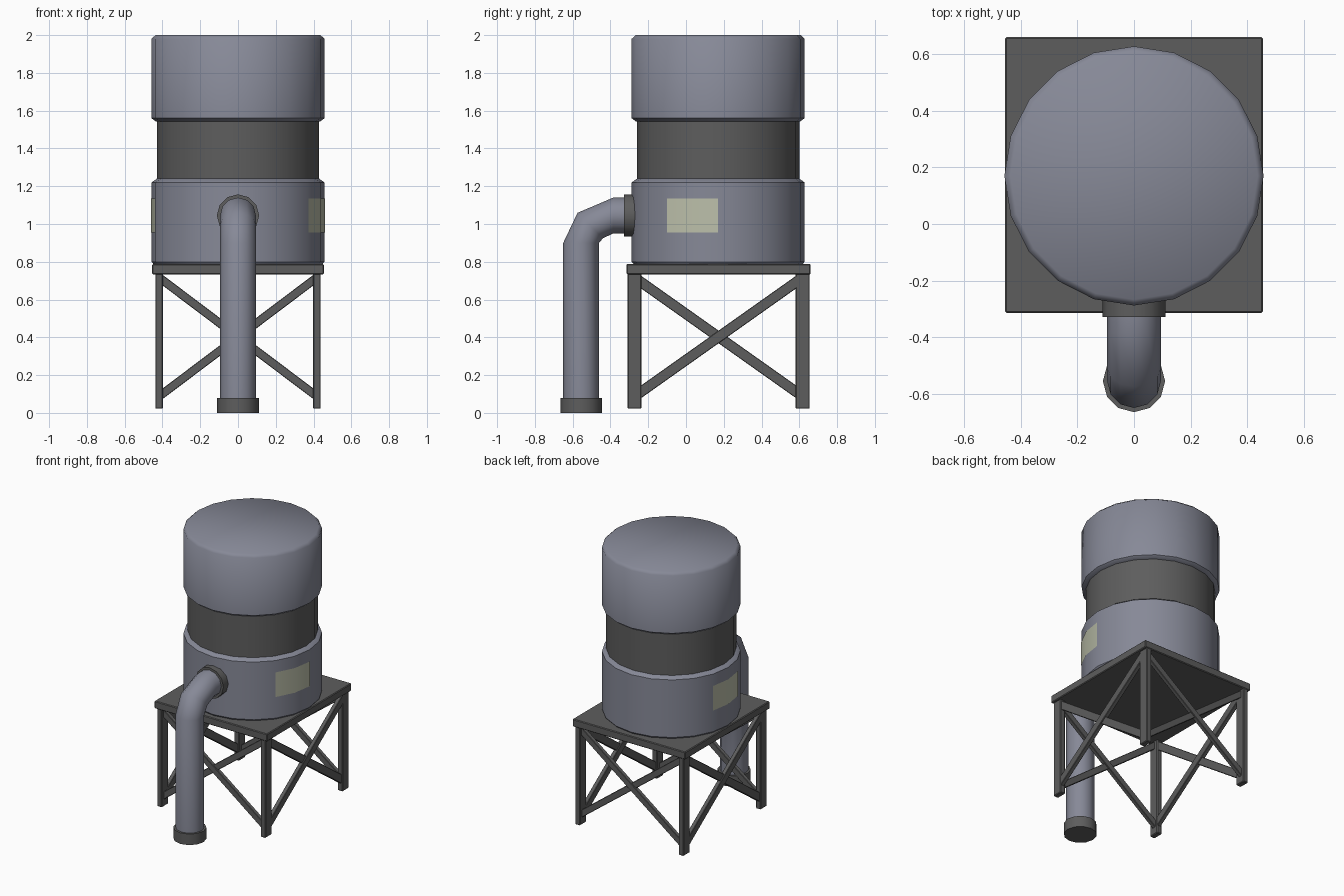
import bpy, bmesh, math
from mathutils import Vector

if "Cube" in bpy.data.objects:
    bpy.data.objects.remove(bpy.data.objects["Cube"])


def material(name, rgb):
    m = bpy.data.materials.new(name)
    m.diffuse_color = (*rgb, 1)
    m.use_nodes = True
    m.node_tree.nodes["Principled BSDF"].inputs["Base Color"].default_value = m.diffuse_color
    return m


STEEL = material("blue_grey_steel", (0.24, 0.25, 0.31))
DARK = material("dark_metal", (0.11, 0.11, 0.11))
CREAM = material("label_cream", (0.50, 0.52, 0.40))
TANK_Y, TANK_R = 0.17, 0.458


def finish(name, bm, mat, angle=35):
    bmesh.ops.recalc_face_normals(bm, faces=bm.faces)
    me = bpy.data.meshes.new(name)
    bm.to_mesh(me)
    bm.free()
    me.materials.append(mat)
    ob = bpy.data.objects.new(name, me)
    bpy.context.collection.objects.link(ob)
    bpy.ops.object.select_all(action='DESELECT')
    ob.select_set(True)
    bpy.context.view_layer.objects.active = ob
    bpy.ops.object.shade_smooth_by_angle(angle=math.radians(angle))
    return ob


def tube(name, rings, sides, mat, angle=35):
    """Capped round body; each ring is (y, z, heading in degrees, radius)."""
    bm = bmesh.new()
    loops = []
    for y, z, head, r in rings:
        t = math.radians(head)
        n = Vector((0, -math.sin(t), math.cos(t)))
        loops.append([])
        for i in range(sides):
            a = 2 * math.pi * i / sides
            p = Vector((r * math.cos(a), y, z)) + n * r * math.sin(a)
            loops[-1].append(bm.verts.new(p))
    for lo, hi in zip(loops, loops[1:]):
        for i in range(sides):
            j = (i + 1) % sides
            bm.faces.new((lo[i], lo[j], hi[j], hi[i]))
    bm.faces.new(loops[0])
    bm.faces.new(loops[-1])
    return finish(name, bm, mat, angle)


def box(name, size, loc, mat, rot=(0, 0, 0), bevel=0.005):
    bm = bmesh.new()
    bmesh.ops.create_cube(bm, size=1)
    bmesh.ops.scale(bm, vec=size, verts=bm.verts)
    bmesh.ops.bevel(bm, geom=bm.edges[:], offset=bevel, segments=1, affect='EDGES')
    ob = finish(name, bm, mat)
    ob.location, ob.rotation_euler = loc, rot
    return ob


def tank(name, profile, mat, angle):
    return tube(name, [(TANK_Y, z, 90, r) for r, z in profile], 20, mat, angle)


# Tank: two wide drums around a recessed dark band
tank("lower_drum", [(0.445, 0.785), (TANK_R, 0.80), (TANK_R, 1.22), (0.43, 1.24)], STEEL, 40)
tank("middle_band", [(0.43, 1.23), (0.43, 1.55)], DARK, 35)
tank("upper_drum", [(0.435, 1.543), (TANK_R, 1.56), (TANK_R, 1.98), (0.437, 2.0)], STEEL, 50)


# Labels wrapped over two tank facets each
def label(name, start):
    bm = bmesh.new()
    cols = []
    for k in range(3):
        a = math.radians(start + 18 * k)
        r = TANK_R + 0.003
        cols.append([bm.verts.new((r * math.cos(a), TANK_Y + r * math.sin(a), z))
                     for z in (0.955, 1.135)])
    for a, b in zip(cols, cols[1:]):
        bm.faces.new((a[0], b[0], b[1], a[1]))
    ob = finish(name, bm, CREAM)
    # open strip: make sure it faces away from the tank
    p = ob.data.polygons[0]
    if p.normal.dot(p.center - Vector((0, TANK_Y, p.center.z))) < 0:
        ob.data.flip_normals()


label("right_label", -36)
label("left_label", 162)

# Drain pipe with foot collar and tank flange
tube("drain_pipe", [(-0.555, 0.04, 90, 0.095), (-0.555, 0.90, 90, 0.095),
                    (-0.507, 0.992, 45, 0.095), (-0.385, 1.045, 0, 0.095),
                    (-0.29, 1.045, 0, 0.095)], 12, STEEL, 50)
tube("foot_collar", [(-0.555, 0, 90, 0.11), (-0.555, 0.08, 90, 0.11)], 12, DARK)
tube("tank_flange", [(-0.328, 1.045, 0, 0.112), (-0.25, 1.045, 0, 0.112)], 12, DARK)

# Stand: platform and four legs
MID_Y = 0.1725
LX, LY = 0.418, 0.445
box("platform", (0.91, 0.975, 0.055), (0, MID_Y, 0.7605), DARK)
for sx, side in ((-1, "left"), (1, "right")):
    for sy, end in ((-1, "front"), (1, "back")):
        box(f"{end}_{side}_leg", (0.04, 0.075, 0.72),
            (sx * LX, MID_Y + sy * LY, 0.382), DARK)

# Crossed braces on all four sides
RISE, MID_Z = 0.63, 0.402
for s, end, side in ((-1, "front", "left"), (1, "back", "right")):
    for d in (-1, 1):
        n = "rising" if d > 0 else "falling"
        run = 2 * LX
        box(f"{end}_brace_{n}", (math.hypot(run, RISE), 0.03, 0.045),
            (0, MID_Y + s * LY + d * 0.004, MID_Z), DARK,
            (0, -d * math.atan2(RISE, run), 0), 0.003)
        run = 2 * LY
        box(f"{side}_brace_{n}", (0.03, math.hypot(run, RISE), 0.055),
            (s * LX + d * 0.004, MID_Y, MID_Z), DARK,
            (d * math.atan2(RISE, run), 0, 0), 0.003)
